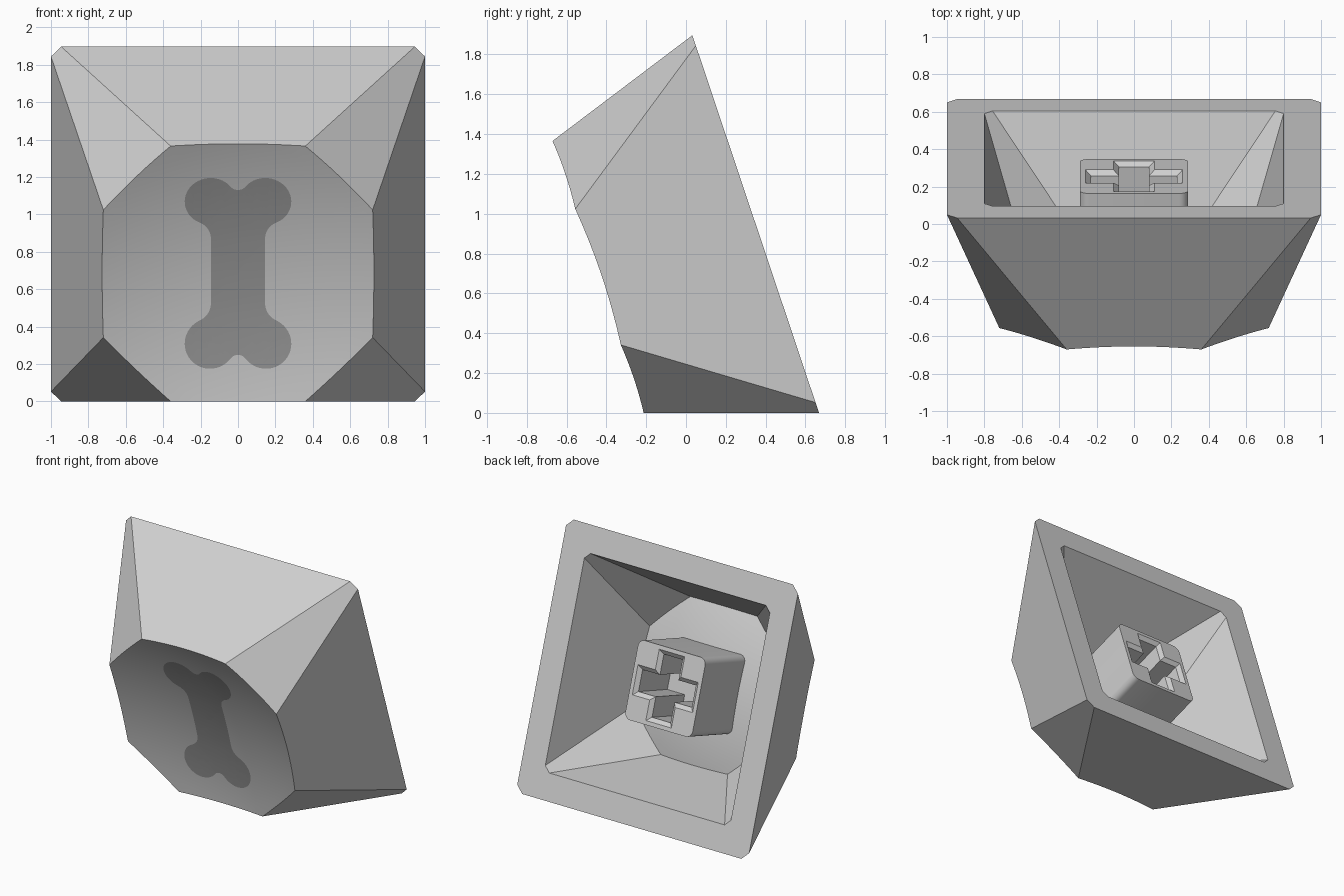
import bpy, bmesh, math
from mathutils import Matrix

if "Cube" in bpy.data.objects:
    bpy.data.objects.remove(bpy.data.objects["Cube"])

TILT = math.atan(0.28 / 0.835)      # cap lies tipped onto its dished face
H, R, RIM = 0.835, 3.2, 0.805       # cap height, dish radius, dish rim radius
DISH_C = H + math.sqrt(R * R - RIM * RIM)


def material(name, v):
    m = bpy.data.materials.new(name)
    m.diffuse_color = (v, v, v, 1)
    m.use_nodes = True
    m.node_tree.nodes["Principled BSDF"].inputs["Base Color"].default_value = m.diffuse_color
    return m


GREY = material("light_grey", 0.63)
DARK = material("dark_grey", 0.33)


def finish(bm, name, mat):
    bmesh.ops.recalc_face_normals(bm, faces=bm.faces)
    me = bpy.data.meshes.new(name)
    bm.to_mesh(me)
    bm.free()
    me.materials.append(mat)
    ob = bpy.data.objects.new(name, me)
    bpy.context.collection.objects.link(ob)
    return ob


def loft(rings, name):
    """Closed solid through rings of equal point count."""
    bm = bmesh.new()
    vs = [[bm.verts.new(p) for p in ring] for ring in rings]
    n = len(vs[0])
    for a, b in zip(vs, vs[1:]):
        for i in range(n):
            j = (i + 1) % n
            bm.faces.new((a[i], a[j], b[j], b[i]))
    bm.faces.new(vs[0][::-1])
    bm.faces.new(vs[-1])
    return finish(bm, name, GREY)


def combine(ob, other, op):
    mod = ob.modifiers.new("cut", 'BOOLEAN')
    mod.operation, mod.solver, mod.object = op, 'EXACT', other
    bpy.context.view_layer.objects.active = ob
    bpy.ops.object.modifier_apply(modifier=mod.name)
    bpy.data.objects.remove(other, do_unlink=True)


def dish(r):
    return DISH_C - math.sqrt(R * R - r * r)


def octagon(t, s):
    """Cut-corner square: nearly square at t=0, regular dish rim at t=1."""
    a, b = 1 - 0.28 * t, 0.945 - 0.585 * t
    pts = [(a, -b), (a, b), (b, a), (-b, a), (-a, b), (-a, -b), (-b, -a), (b, -a)]
    return [(x * s, y * s, H * t * s) for x, y in pts]


def dished_block(name, s, start):
    """Tapered block whose top is hollowed by a shallow sphere."""
    body = loft([octagon(start, s), octagon(1.1, s)], name)
    n, rings = 72, []
    for k in range(1, 15):
        r = k * 0.08
        rings.append([(s * r * math.cos(2 * math.pi * i / n),
                       s * r * math.sin(2 * math.pi * i / n), s * dish(r)) for i in range(n)])
    rings.append([(x, y, 2 * s) for x, y, _ in rings[-1]])
    combine(body, loft(rings, "dish_cutter"), 'DIFFERENCE')
    return body


def arc(cx, cy, r, a0, a1, n):
    return [(cx + r * math.cos(a0 + (a1 - a0) * i / n),
             cy + r * math.sin(a0 + (a1 - a0) * i / n)) for i in range(n + 1)]


# Hollow cap shell
shell = dished_block("cap_shell", 1.0, 0.0)
combine(shell, dished_block("cavity", 0.8, -0.1), 'DIFFERENCE')

# Stem: rounded square post with a chamfered cross socket
square = []
for q in range(4):
    a = q * math.pi / 2
    cx, cy = [(1, 1), (-1, 1), (-1, -1), (1, -1)][q]
    square += arc(cx * 0.24, cy * 0.24, 0.05, a, a + math.pi / 2, 6)
stem = loft([[(x, y, z) for x, y in square] for z in (0.10, 0.65)], "stem")


def cross(inset, z):
    L, w = 0.26 - inset, 0.11 - inset
    pts = [(L, -w), (L, w), (w, w), (w, L), (-w, L), (-w, w)]
    return [(x, y, z) for x, y in pts + [(-x, -y) for x, y in pts]]


combine(stem, loft([cross(-0.03, 0.075), cross(0.03, 0.125), cross(0.03, 0.5)],
                   "cross_cutter"), 'DIFFERENCE')

# Bone emblem: thin sheet that follows the dish
lx, ly, lr, f, g = 0.148, 0.40, 0.137, 0.10, 0.05
fx = 0.145 + f
fy = ly - math.sqrt((lr + f) ** 2 - (fx - lx) ** 2)
ny = ly + math.sqrt((lr + g) ** 2 - lx ** 2)
fa = math.atan2(ly - fy, lx - fx)
na = math.atan2(ny - ly, -lx)
quarter = (arc(fx, fy, f, math.pi, fa, 8)[:-1]
           + arc(lx, ly, lr, fa - math.pi, na, 28)[:-1]
           + arc(0, ny, g, na - math.pi, -math.pi / 2, 8))
half = quarter + [(-x, y) for x, y in quarter[-2::-1]]
outline = half + [(-x, -y) for x, y in half]
bm = bmesh.new()
bm.faces.new([bm.verts.new((x, y, 0)) for x, y in outline])
bmesh.ops.triangulate(bm, faces=bm.faces[:])
for i in range(-7, 8):
    for axis in ((1, 0, 0), (0, 1, 0)):
        co = [c * (i * 0.08 + 0.003) for c in axis]
        bmesh.ops.bisect_plane(bm, geom=bm.verts[:] + bm.edges[:] + bm.faces[:],
                               dist=1e-5, plane_co=co, plane_no=axis)
for v in bm.verts:
    v.co.y -= 0.015
    v.co.z = dish(math.hypot(v.co.x, v.co.y)) + 0.003
bone = finish(bm, "bone_emblem", DARK)
if sum(p.normal.z for p in bone.data.polygons) < 0:
    bone.data.flip_normals()

# Shade, then tip the cap onto its front lower edge
s, c = math.sin(TILT), math.cos(TILT)
place = Matrix(((1, 0, 0, 0), (0, -s, -c, 0.35), (0, c, -s, c), (0, 0, 0, 1)))
for ob in (shell, stem, bone):
    ob.data.transform(place)
    bpy.ops.object.select_all(action='DESELECT')
    ob.select_set(True)
    bpy.context.view_layer.objects.active = ob
    bpy.ops.object.shade_smooth_by_angle(angle=math.radians(25))
